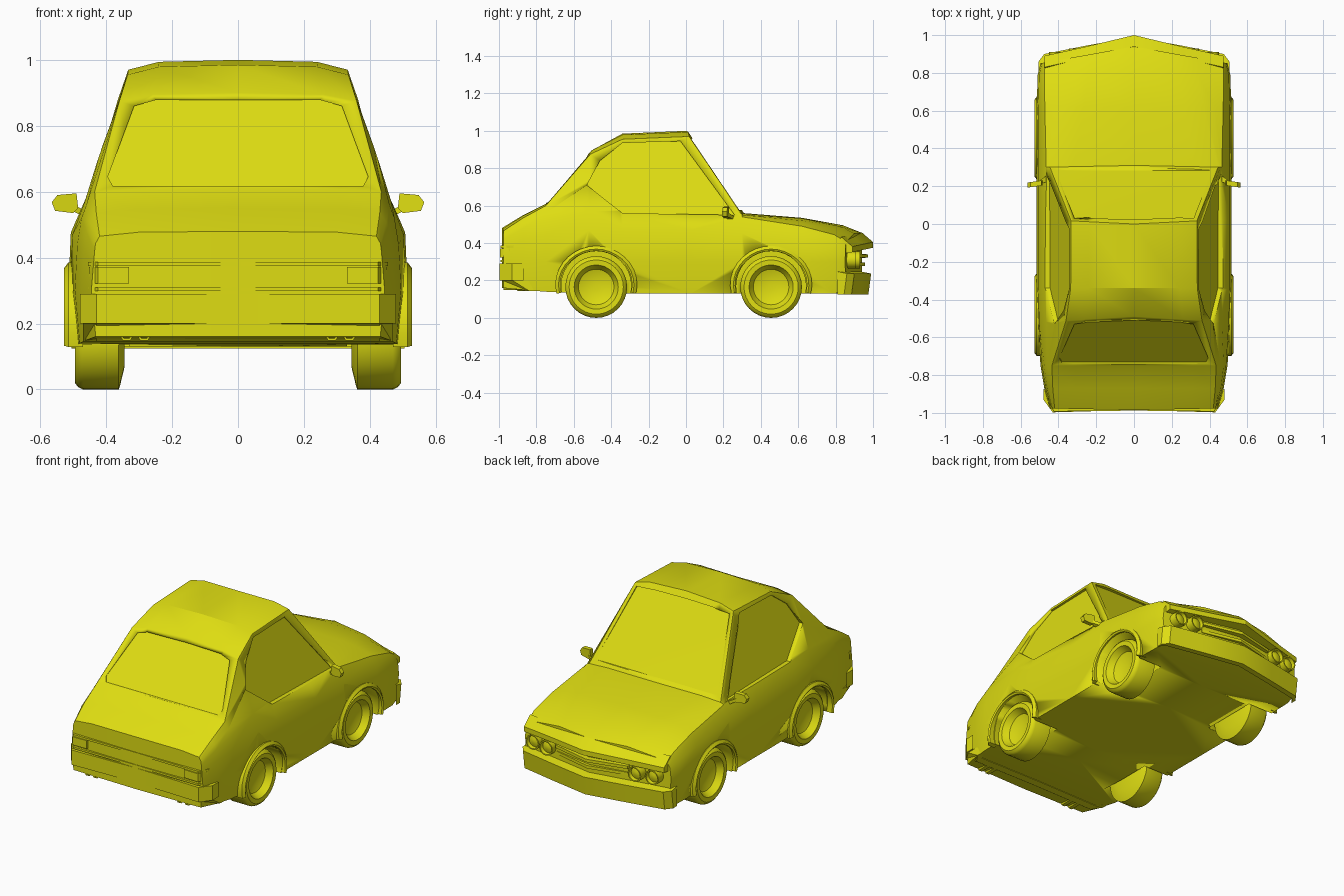
import bpy, bmesh, math

if "Cube" in bpy.data.objects:
    bpy.data.objects.remove(bpy.data.objects["Cube"])

paint = bpy.data.materials.new("yellow")
paint.diffuse_color = (0.74, 0.73, 0.006, 1)
paint.use_nodes = True
paint.node_tree.nodes["Principled BSDF"].inputs["Base Color"].default_value = paint.diffuse_color


def loft(name, rings, angle=25, split=False):
    """Skin a list of equal closed rings and cap both ends."""
    bm = bmesh.new()
    rows = [[bm.verts.new(p) for p in r] for r in rings]
    n = len(rows[0])
    for a, b in zip(rows, rows[1:]):
        for i in range(n):
            j = (i + 1) % n
            bm.faces.new((a[i], a[j], b[j], b[i]))
    for r in (rows[0], rows[-1]):
        if split:  # two half caps that meet on the centre line
            bm.faces.new(r[:n // 2 + 1])
            bm.faces.new(r[n // 2:] + r[:1])
        else:
            bm.faces.new(r)
    bmesh.ops.recalc_face_normals(bm, faces=bm.faces)
    me = bpy.data.meshes.new(name)
    bm.to_mesh(me)
    bm.free()
    me.materials.append(paint)
    ob = bpy.data.objects.new(name, me)
    bpy.context.collection.objects.link(ob)
    bpy.ops.object.select_all(action='DESELECT')
    ob.select_set(True)
    bpy.context.view_layer.objects.active = ob
    bpy.ops.object.shade_smooth_by_angle(angle=math.radians(angle))
    return ob


def lathe(name, prof, y, z, s=1, n=32, angle=30):
    """Spin (radius, x) points round an x axis."""
    return loft(name, [[(s * x, y + r * math.cos(2 * math.pi * i / n), z + r * math.sin(2 * math.pi * i / n))
                        for i in range(n)] for r, x in prof], angle)


def tube(name, prof, x, z, n=16):
    """Spin (radius, y) points round a y axis."""
    return loft(name, [[(x + r * math.cos(2 * math.pi * i / n), y, z + r * math.sin(2 * math.pi * i / n))
                        for i in range(n)] for r, y in prof], 30)


def bar(name, half, prof, drop=0.0):
    """Sweep a (dy, z) profile across the car along a mirrored (x, y) path."""
    path = [(-x, y) for x, y in reversed(half[1:])] + half
    return loft(name, [[(x, y + dy, z - drop * abs(x) * 2) for dy, z in prof] for x, y in path])


def box(name, x0, x1, y0, y1, z0, z1):
    return loft(name, [[(x0, y, z0), (x1, y, z0), (x1, y, z1), (x0, y, z1)] for y in (y0, y1)])


# body shell: y, bow, bottom z, half width, belt x, belt z, top x, top edge z, top centre z
stations = [
    (-.975, -.01, .16, .445, .435, .42, .42, .465, .48),
    (-.87, 0, .15, .475, .460, .48, .43, .535, .55),
    (-.75, 0, .14, .495, .475, .52, .435, .60, .61),
    (-.52, .03, .13, .51, .465, .57, .36, .875, .90),
    (-.34, 0, .13, .515, .462, .58, .335, .955, .985),
    (.025, -.025, .13, .515, .462, .57, .333, .97, 1.0),
    (.30, .01, .13, .515, .465, .54, .445, .55, .56),
    (.62, 0, .13, .515, .472, .49, .37, .52, .535),
    (.79, .05, .13, .51, .475, .445, .33, .475, .495),
    (.85, .09, .14, .495, .47, .405, .32, .435, .455),
]
rings = []
for y, bow, zb, w, bx, bz, tx, tz, tc in stations:
    sh = .32 + (bz - .32) * .6
    half = [(0, zb), (w * .97, zb), (w, .30), (w * .985, sh), (bx, bz),
            ((bx + tx) / 2 + .005, (bz + tz) / 2), (tx, tz), (tx * .72, tz + (tc - tz) * .8), (0, tc)]
    full = half + [(-x, z) for x, z in half[-2:0:-1]]
    rings.append([(x, y + bow * (1 - abs(x) * 2), z) for x, z in full])
body = loft("body", rings, 25, True)

# cutters: wheel wells and recessed windows
axles = (-.48, .455)
cutters = []
side_glass = [(.26, .55), (-.03, .945), (-.34, .935), (-.46, .84), (-.53, .71), (-.34, .56)]
for s in (1, -1):
    for y in axles:
        cutters.append(lathe("well_cutter", [(.187, .33), (.187, .7)], y, .17, s))
    cutters.append(loft("side_window_cutter", [
        [(s * (.447 - .309 * (z - .55)), y, z) for y, z in side_glass],
        [(s * .7, y, z) for y, z in side_glass]]))


def glass_cutter(name, half, surface, far):
    pts = half + [(-x, z) for x, z in reversed(half)]
    return loft(name, [[(x, surface(z), z) for x, z in pts], [(x, far, z) for x, z in pts]])


cutters.append(glass_cutter("rear_window_cutter", [(.38, .618), (.395, .645), (.315, .86), (.25, .878)],
                            lambda z: -.738 + (z - .61) * .897, -1.2))
cutters.append(glass_cutter("windscreen_cutter", [(.415, .578), (.315, .955), (.2, .965)],
                            lambda z: .297 - (z - .56) * .705, 1.2))
bpy.context.view_layer.objects.active = body
for c in cutters:
    m = body.modifiers.new("cut", 'BOOLEAN')
    m.operation, m.solver, m.object = 'DIFFERENCE', 'EXACT', c
    # keep the cut ahead of any smoothing modifier
    bpy.ops.object.modifier_move_to_index(modifier=m.name, index=0)
    bpy.ops.object.modifier_apply(modifier=m.name)
    bpy.data.objects.remove(c)

for s in (1, -1):
    for y in axles:
        # wheel with dished rim
        lathe("wheel", [(.10, .345), (.15, .357), (.165, .362), (.165, .47), (.158, .485), (.145, .495), (.118, .493),
                        (.108, .475), (.095, .455), (.06, .443), (.015, .44)], y, .165, s)
        # wheel arch flare
        arc = []
        for i in range(19):
            a = math.radians(-13 + 206 * i / 18)
            k = .012 * abs(math.cos(a)) ** 3
            arc.append([(s * x, y + (r + k) * math.cos(a), .178 + (r + k) * math.sin(a))
                        for r, x in ((.18, .47), (.18, .522), (.19, .528), (.207, .515), (.207, .47))])
        loft("wheel_arch", arc, 35)

    # door mirror and its stalk
    outline = [(.485, .55), (.49, .595), (.548, .59), (.565, .568), (.555, .542), (.50, .535)]
    loft("mirror", [[(s * x, y0 + (x - .48) * -.15, z) for x, z in outline] for y0 in (.205, .232)])
    loft("mirror_stalk", [[(s * .445, y, z) for y, z in ((.23, .515), (.27, .515), (.27, .535), (.23, .535))],
                          [(s * .50, y, z) for y, z in ((.21, .54), (.23, .54), (.23, .56), (.21, .56))]])

    # headlights: open cup with lens
    for x, y in ((.30, .93), (.405, .91)):
        tube("headlight", [(.045, y - .09), (.045, y), (.038, y), (.034, y - .02), (.012, y - .012)], s * x, .31)

    # tail lights wrapping the corner, and twin exhausts
    lamp = [(.33, -.993), (.425, -.995), (.452, -.94), (.33, -.94)]
    loft("tail_light", [[(s * x, y, z) for x, y in lamp] for z in (.322, .372)])
    for x in (.285, .338):
        tube("exhaust", [(.024, -.70), (.024, -.975), (.017, -.975), (.015, -.95)], s * x, .17, 6)

# nose lip, grille bars and front bumper
prow = [(0, 1.0), (.25, .94), (.475, .89)]
bar("nose_lip", prow, [(-.11, .36), (-.06, .457), (0, .405), (0, .375)], .025)
for z, y in ((.33, .972), (.285, .958)):
    bar("grille_bar", [(0, y), (.245, y - .058)], [(-.06, z - .01), (-.06, z + .012), (0, z + .01), (0, z - .008)])
bar("front_bumper", [(0, .99), (.25, .945), (.475, .90), (.505, .86)],
    [(-.05, .125), (-.05, .247), (0, .237), (-.015, .125)])

# rear bumper, valance and tail trim strips
tail = [(0, -.985), (.43, -.997), (.48, -.93)]
bar("rear_bumper", tail, [(0, .20), (0, .29), (.06, .29), (.06, .20)])
bar("rear_valance", [(0, -.985), (.43, -.99), (.47, -.93)], [(0, .202), (.09, .145), (.14, .145), (.14, .202)])
for z in (.38, .304):
    bar("tail_trim", [(0, -.988), (.425, -.992), (.455, -.94)],
        [(0, z - .006), (0, z + .006), (.03, z + .006), (.03, z - .006)])
